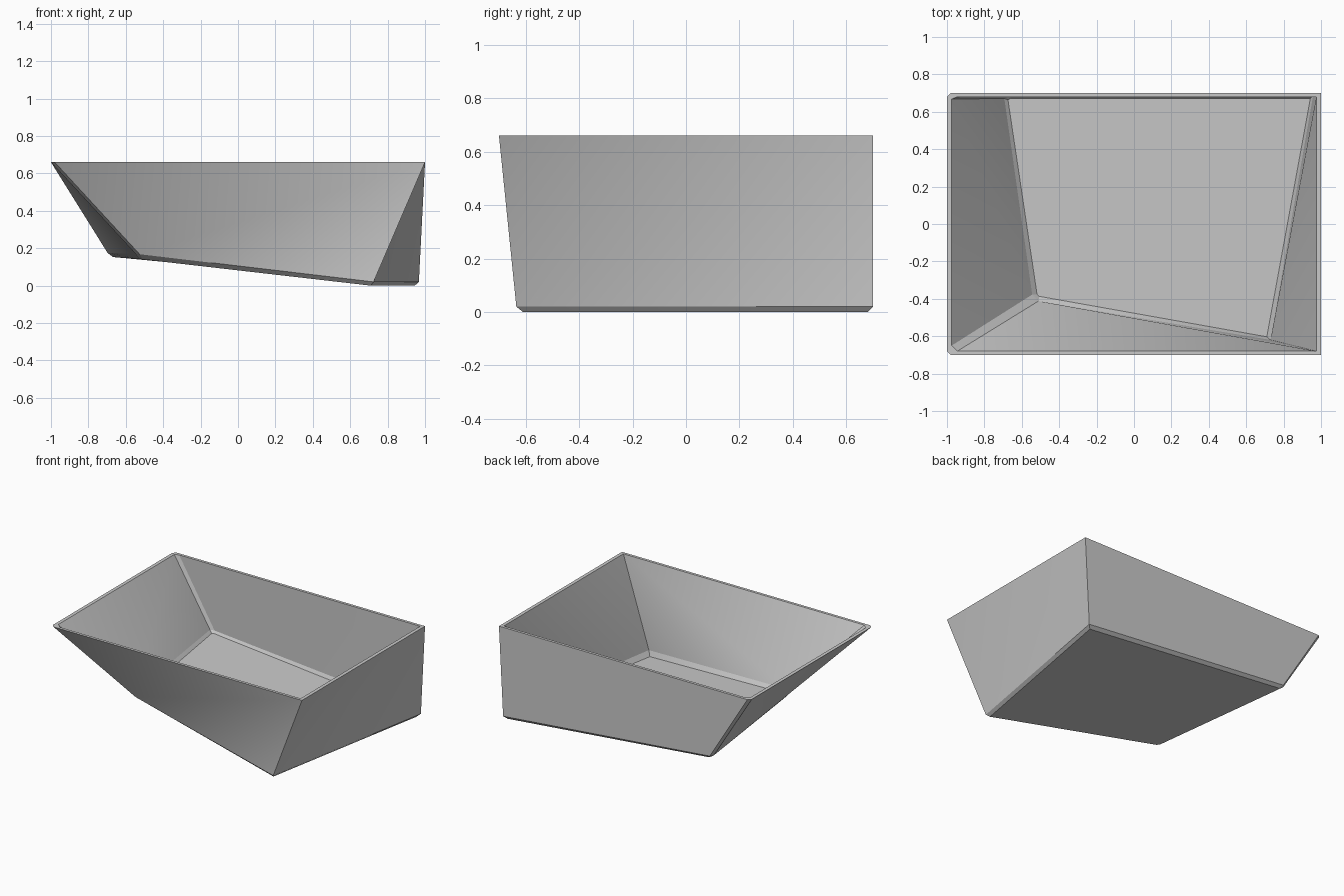
import bpy, bmesh
from mathutils import Vector

cube = bpy.data.objects.get("Cube")
if cube:
    bpy.data.objects.remove(cube, do_unlink=True)


def ring(corners, front_clip, back_clip_x, back_clip_y):
    """Six-point loop: sharp corners at +x, chamfered corners at -x."""
    fl, fr, br, bl = [Vector(c) for c in corners]

    def toward(a, b, distance):
        return a + (b - a).normalized() * distance

    return [toward(fl, fr, front_clip), fr, br,
            toward(bl, br, back_clip_x), toward(bl, fl, back_clip_y),
            toward(fl, bl, front_clip)]


def rim(half_x, half_y):
    return [(-half_x, -half_y, 0.66), (half_x, -half_y, 0.66),
            (half_x, half_y, 0.66), (-half_x, half_y, 0.66)]


# corner order: front at -x, front at +x, back at +x, back at -x
outer_floor = [(-0.525, -0.378, 0.142), (0.71, -0.61, 0), (0.945, 0.68, 0), (-0.67, 0.68, 0.153)]
outer_base = [(-0.545, -0.412, 0.17), (0.725, -0.635, 0.02), (0.967, 0.70, 0.02), (-0.70, 0.70, 0.175)]
inner_base = [(-0.54, -0.407, 0.19), (0.73, -0.62, 0.055), (0.957, 0.683, 0.05), (-0.695, 0.683, 0.192)]
inner_floor = [(-0.517, -0.385, 0.167), (0.71, -0.603, 0.02), (0.943, 0.672, 0.02), (-0.675, 0.672, 0.174)]

# underside, outer wall, rim, inner wall and inside floor, in that order
rings = [ring(outer_floor, 0.015, 0.015, 0.015),
         ring(outer_base, 0.02, 0.02, 0.02),
         ring(rim(1, 0.70), 0.02, 0.02, 0.02),
         ring(rim(0.975, 0.68), 0.03, 0.03, 0.012),
         ring(inner_base, 0.03, 0.03, 0.012),
         ring(inner_floor, 0.01, 0.015, 0.008)]

# skin the rings; each twisted wall folds along its shorter diagonal
bm = bmesh.new()
loops = [[bm.verts.new(p) for p in r] for r in rings]
folds = set()
for low, high in zip(loops, loops[1:]):
    for i in range(len(low)):
        j = (i + 1) % len(low)
        a, b, c, d = low[i], low[j], high[j], high[i]
        if (a.co - c.co).length > (b.co - d.co).length:
            a, b, c, d = b, c, d, a
        bm.faces.new((a, b, c))
        bm.faces.new((a, c, d))
        folds.add(bm.edges.get((a, c)))
bm.faces.new(loops[0][::-1])
bm.faces.new(loops[-1])
bmesh.ops.recalc_face_normals(bm, faces=bm.faces)

# smooth shading across the folds, crisp everywhere else
for face in bm.faces:
    face.smooth = True
for edge in bm.edges:
    edge.smooth = edge in folds

mesh = bpy.data.meshes.new("tray_shell")
bm.to_mesh(mesh)
bm.free()
tray = bpy.data.objects.new("tray_shell", mesh)
bpy.context.collection.objects.link(tray)

# single grey finish
grey = bpy.data.materials.new("plain_grey")
grey.use_nodes = True
colour = (0.59, 0.59, 0.59, 1)
grey.diffuse_color = colour
grey.node_tree.nodes["Principled BSDF"].inputs["Base Color"].default_value = colour
mesh.materials.append(grey)
